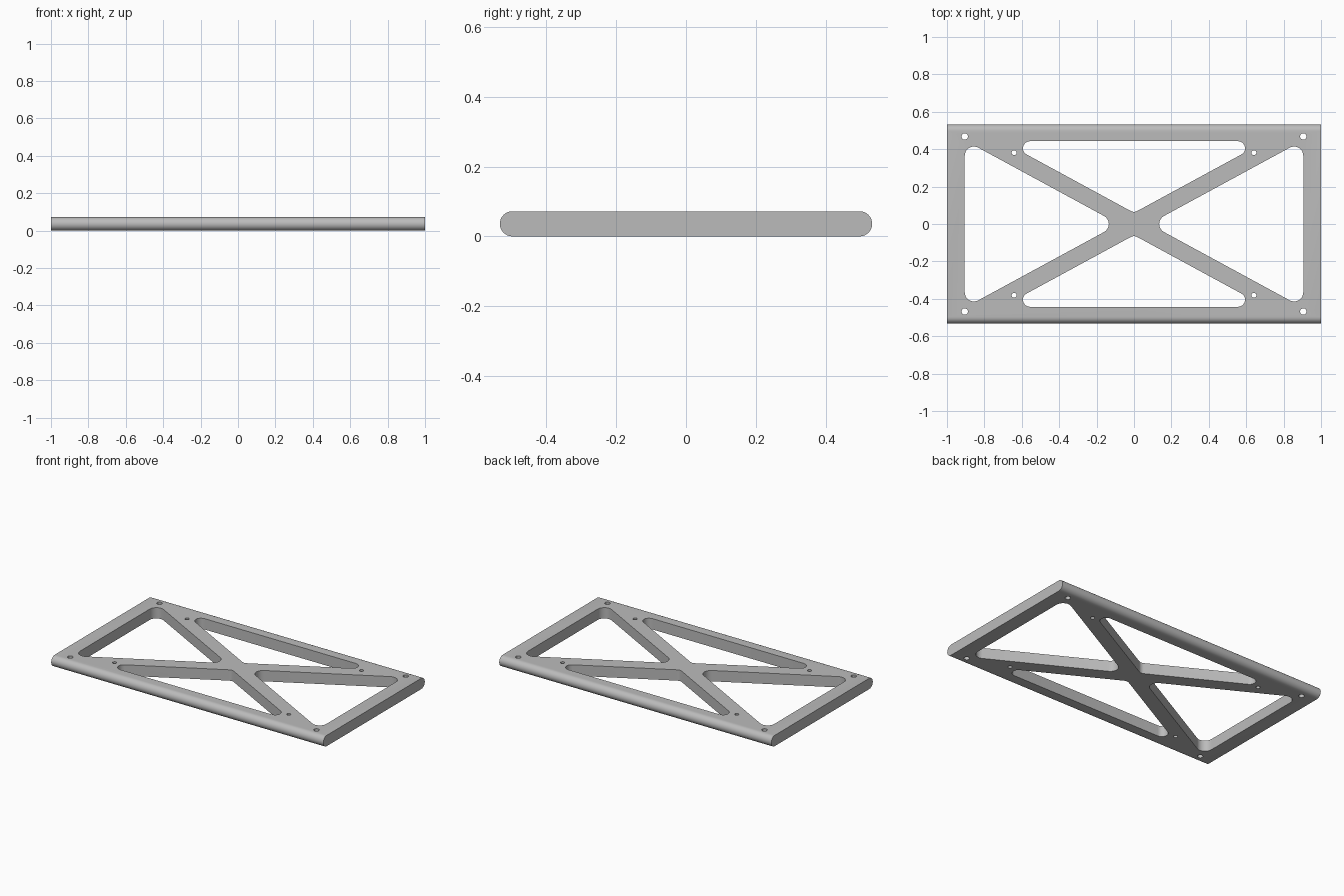
import bpy
import bmesh
from math import pi, cos, sin, tan
from mathutils import Vector

HALF_X, HALF_Y, THICK = 1.0, 0.533, 0.072
RIM = THICK / 2

if "Cube" in bpy.data.objects:
    bpy.data.objects.remove(bpy.data.objects["Cube"])

grey = bpy.data.materials.new("plain grey")
grey.use_nodes = True
colour = (0.5, 0.5, 0.5, 1)
grey.diffuse_color = colour
grey.node_tree.nodes["Principled BSDF"].inputs["Base Color"].default_value = colour


def arc(centre, radius, start, sweep, steps):
    return [centre + radius * Vector((cos(start + sweep * i / steps),
                                      sin(start + sweep * i / steps)))
            for i in range(steps + 1)]


def rounded(corners, radius, steps=10):
    """Outline of a counter-clockwise polygon with filleted corners."""
    pts = [Vector(c) for c in corners]
    outline = []
    for i, p in enumerate(pts):
        to_prev = (pts[i - 1] - p).normalized()
        to_next = (pts[(i + 1) % len(pts)] - p).normalized()
        inner = to_prev.angle(to_next)
        centre = p + (to_prev + to_next).normalized() * radius / sin(inner / 2)
        first = p + to_prev * radius / tan(inner / 2) - centre
        start = Vector((1, 0)).angle_signed(first) * -1
        outline += arc(centre, radius, start, pi - inner, steps)
    return outline


def prism(bm, points, offset):
    """Add a closed prism from a list of 3D points swept by offset."""
    face = bm.faces.new([bm.verts.new(p) for p in points])
    new = bmesh.ops.extrude_face_region(bm, geom=[face], use_keep_orig=True)
    verts = [v for v in new["geom"] if isinstance(v, bmesh.types.BMVert)]
    bmesh.ops.translate(bm, verts=verts, vec=offset)
    bmesh.ops.recalc_face_normals(bm, faces=bm.faces[:])


def make_object(name, bm):
    mesh = bpy.data.meshes.new(name)
    bm.to_mesh(mesh)
    bm.free()
    mesh.materials.append(grey)
    obj = bpy.data.objects.new(name, mesh)
    bpy.context.collection.objects.link(obj)
    return obj


# Plate: stadium profile swept along x
bm = bmesh.new()
centre_y = HALF_Y - RIM
profile = (arc(Vector((centre_y, RIM)), RIM, -pi / 2, pi, 16)
           + arc(Vector((-centre_y, RIM)), RIM, pi / 2, pi, 16))
prism(bm, [(-HALF_X, p.x, p.y) for p in profile], (2 * HALF_X, 0, 0))
plate = make_object("brace_plate", bm)

# Openings between the diagonal braces, and the screw holes
SLOPE = 0.543
side_x, side_c = 0.905, 0.044
side_y = SLOPE * side_x - side_c
long_y, long_c = 0.443, 0.060
long_x = (long_y - long_c) / SLOPE
side_opening = [(side_c / SLOPE, 0), (side_x, -side_y), (side_x, side_y)]
long_opening = [(0, long_c), (long_x, long_y), (-long_x, long_y)]

outlines = []
for s in (1, -1):
    for corners, radius in ((side_opening, 0.049), (long_opening, 0.038)):
        outlines.append([p * s for p in rounded(corners, radius)])
    for t in (1, -1):
        for x, y, r in ((0.905, 0.468, 0.017), (0.641, 0.381, 0.013)):
            outlines.append(arc(Vector((x * s, y * t)), r, 0, 2 * pi, 24)[:-1])

bm = bmesh.new()
for outline in outlines:
    prism(bm, [(p.x, p.y, -0.1) for p in outline], (0, 0, 0.3))
cutter = make_object("opening_cutter", bm)
cutter.hide_render = True

# Cut the openings and bake the result into the plate
cut = plate.modifiers.new("openings", 'BOOLEAN')
cut.operation = 'DIFFERENCE'
cut.solver = 'EXACT'
cut.object = cutter
graph = bpy.context.evaluated_depsgraph_get()
plate.data = bpy.data.meshes.new_from_object(plate.evaluated_get(graph))
plate.modifiers.clear()
bpy.data.objects.remove(cutter)

bpy.ops.object.select_all(action='DESELECT')
plate.select_set(True)
bpy.context.view_layer.objects.active = plate
bpy.ops.object.shade_smooth_by_angle(angle=pi / 6)
